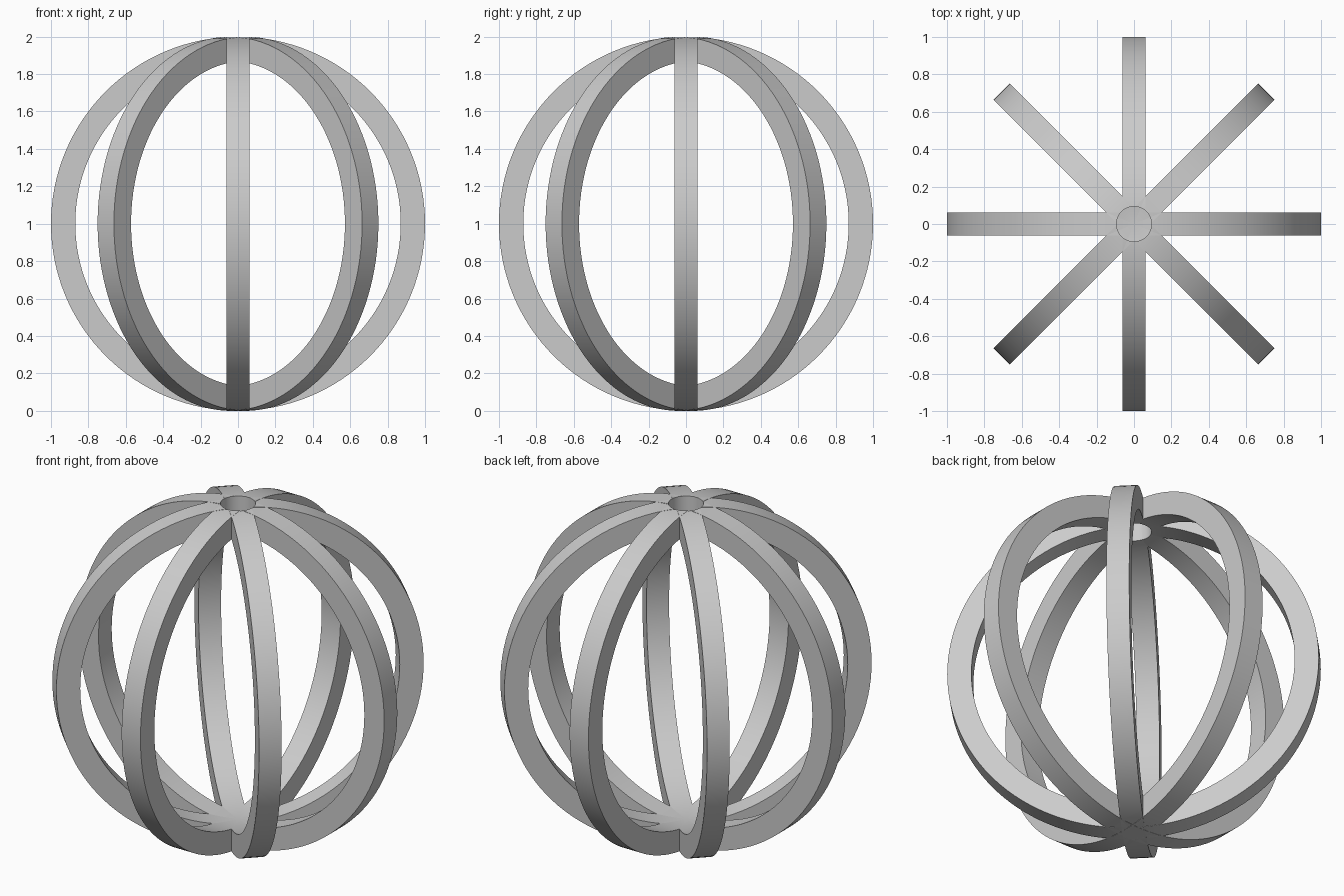
import bpy
import bmesh
from math import pi, radians
from mathutils import Matrix, Vector

cube = bpy.data.objects.get("Cube")
if cube:
    bpy.data.objects.remove(cube, do_unlink=True)

OUTER, INNER, HALF_WIDTH = 1.0, 0.87, 0.0615
HOLE_RADIUS = 0.094
RINGS = 4

grey = bpy.data.materials.new("light grey")
grey.use_nodes = True
grey.diffuse_color = (0.6, 0.6, 0.6, 1)
grey.node_tree.nodes["Principled BSDF"].inputs["Base Color"].default_value = (0.6, 0.6, 0.6, 1)


def make_object(name, bm):
    bmesh.ops.recalc_face_normals(bm, faces=bm.faces)
    mesh = bpy.data.meshes.new(name)
    bm.to_mesh(mesh)
    bm.free()
    mesh.materials.append(grey)
    obj = bpy.data.objects.new(name, mesh)
    bpy.context.collection.objects.link(obj)
    return obj


def make_ring(name, angle):
    # Rectangular section swept around a horizontal axis, then turned about z
    bm = bmesh.new()
    corners = [(OUTER, -HALF_WIDTH), (OUTER, HALF_WIDTH),
               (INNER, HALF_WIDTH), (INNER, -HALF_WIDTH)]
    verts = [bm.verts.new((r, w, 0)) for r, w in corners]
    edges = [bm.edges.new((verts[i], verts[i - 1])) for i in range(4)]
    bmesh.ops.spin(bm, geom=verts + edges, cent=(0, 0, 0), axis=(0, 1, 0),
                   angle=2 * pi, steps=128, use_merge=True)
    bmesh.ops.remove_doubles(bm, verts=bm.verts, dist=0.0001)
    bm.transform(Matrix.Translation(Vector((0, 0, OUTER))) @ Matrix.Rotation(angle, 4, 'Z'))
    return make_object(name, bm)


# Round cutter for the hole through the top crossing
bm = bmesh.new()
bmesh.ops.create_cone(bm, cap_ends=True, segments=48, radius1=HOLE_RADIUS,
                      radius2=HOLE_RADIUS, depth=0.6,
                      matrix=Matrix.Translation((0, 0, 2 * OUTER)))
cutter = make_object("hole_cutter", bm)
cutter.hide_render = True

# Four crossing upright rings, each cut by the top hole
for i in range(RINGS):
    ring = make_ring(f"ring_{i + 1}", i * pi / RINGS)
    cut = ring.modifiers.new("top hole", 'BOOLEAN')
    cut.operation = 'DIFFERENCE'
    cut.solver = 'EXACT'
    cut.object = cutter
    bpy.ops.object.select_all(action='DESELECT')
    ring.select_set(True)
    bpy.context.view_layer.objects.active = ring
    bpy.ops.object.modifier_apply(modifier=cut.name)
    bpy.ops.object.shade_smooth_by_angle(angle=radians(30))

bpy.data.objects.remove(cutter, do_unlink=True)
